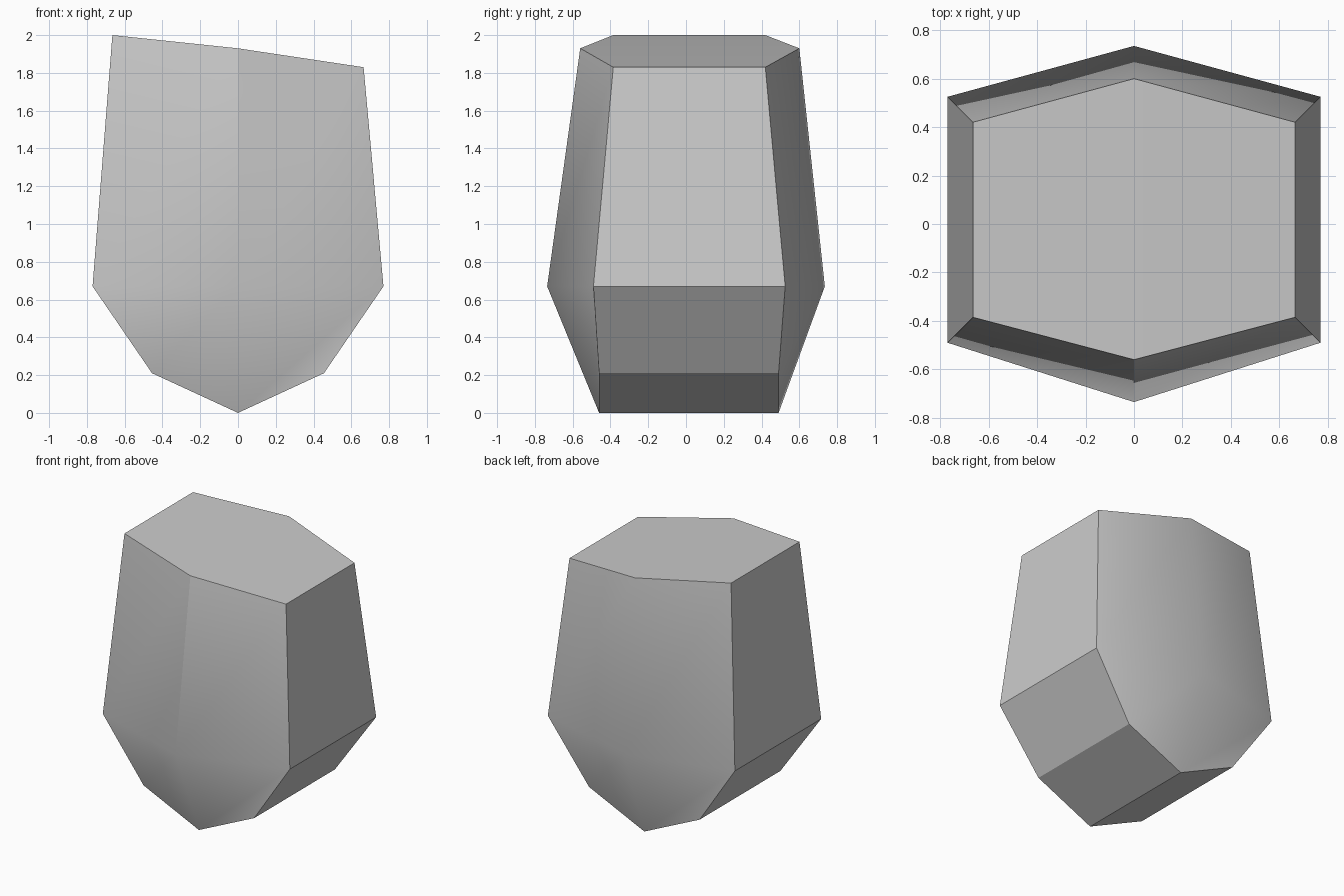
import bpy
import bmesh
import math

cube = bpy.data.objects.get("Cube")
if cube:
    bpy.data.objects.remove(cube, do_unlink=True)

# Plain stone colour
stone = bpy.data.materials.new("light_grey_stone")
stone.use_nodes = True
colour = (0.6, 0.6, 0.6, 1)
stone.diffuse_color = colour
stone.node_tree.nodes["Principled BSDF"].inputs["Base Color"].default_value = colour

bm = bmesh.new()


def ring(half_width, side_ys, centre_ys, heights):
    """Six corners keyed by (x side, y side); heights run from -x to +x."""
    corners = {}
    for sx in (-1, 0, 1):
        for i, sy in enumerate((-1, 1)):
            y = (side_ys if sx else centre_ys)[i]
            corners[sx, sy] = bm.verts.new((sx * half_width, y, heights[sx + 1]))
    return corners


top = ring(0.665, (-0.385, 0.42), (-0.56, 0.6), (2.0, 1.93, 1.83))
mid = ring(0.77, (-0.49, 0.525), (-0.735, 0.735), (0.67, 0.67, 0.67))
low = ring(0.455, (-0.46, 0.49), (-0.46, 0.49), (0.21, 0.0, 0.21))

# Front and back facets, the back being the front turned half way round
for s in (1, -1):
    f, a, b = (0, -s), (-s, -s), (s, -s)
    for tri in (
        (top[a], mid[a], top[f]), (mid[a], mid[f], top[f]),
        (top[f], mid[f], top[b]), (mid[f], mid[b], top[b]),
        (mid[a], low[a], mid[f]), (low[a], low[f], mid[f]),
        (mid[f], low[f], mid[b]), (low[f], low[b], mid[b]),
    ):
        bm.faces.new(tri)

# Flat sides, sloping cap and keel
for sx in (-1, 1):
    for upper, lower in ((top, mid), (mid, low)):
        bm.faces.new((upper[sx, -1], lower[sx, -1], lower[sx, 1], upper[sx, 1]))
    for level in (top, low):
        bm.faces.new((level[0, -1], level[sx, -1], level[sx, 1], level[0, 1]))

bmesh.ops.recalc_face_normals(bm, faces=bm.faces)
mesh = bpy.data.meshes.new("faceted_stone")
bm.to_mesh(mesh)
bm.free()
mesh.materials.append(stone)

rock = bpy.data.objects.new("faceted_stone", mesh)
bpy.context.collection.objects.link(rock)
bpy.context.view_layer.objects.active = rock
rock.select_set(True)
bpy.ops.object.shade_smooth_by_angle(angle=math.radians(30))
